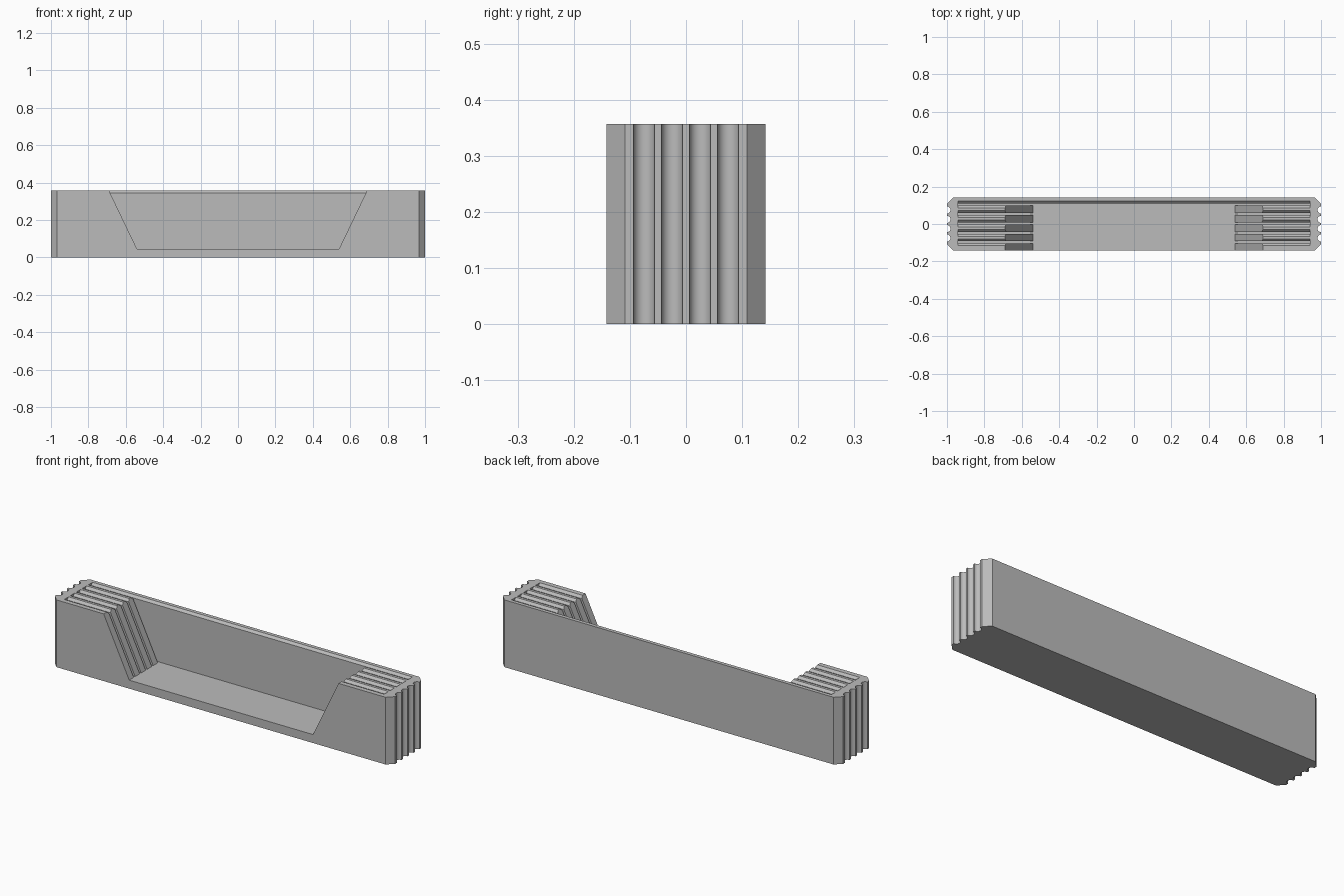
import bpy, bmesh, math

cube = bpy.data.objects.get("Cube")
if cube:
    bpy.data.objects.remove(cube, do_unlink=True)

HALF_Y, TOP, FLOOR = 0.142, 0.357, 0.045
SLOTS = [0.104 - 0.0505 * i for i in range(5)]

grey = bpy.data.materials.new("plain_grey")
grey.use_nodes = True
grey.diffuse_color = (0.5, 0.5, 0.5, 1)
grey.node_tree.nodes["Principled BSDF"].inputs["Base Color"].default_value = (0.5, 0.5, 0.5, 1)


def prism(name, points, offset):
    """Extrude a closed 3D outline along an offset vector."""
    bm = bmesh.new()
    face = bm.faces.new([bm.verts.new(p) for p in points])
    new = bmesh.ops.extrude_face_region(bm, geom=[face])["geom"]
    bmesh.ops.translate(bm, vec=offset, verts=[v for v in new if isinstance(v, bmesh.types.BMVert)])
    bmesh.ops.recalc_face_normals(bm, faces=bm.faces)
    mesh = bpy.data.meshes.new(name)
    bm.to_mesh(mesh)
    bm.free()
    obj = bpy.data.objects.new(name, mesh)
    bpy.context.collection.objects.link(obj)
    mesh.materials.append(grey)
    return obj


# Block outline: chamfered corners and four round grip grooves on each end
end = [(0.967, -HALF_Y), (1, -0.109)]
for centre in (-0.075, -0.025, 0.025, 0.075):
    for step in range(13):
        a = math.pi * step / 12
        end.append((1 - 0.019 * math.sin(a), centre - 0.019 * math.cos(a)))
end += [(1, 0.109), (0.967, HALF_Y)]
outline = end + [(-x, -y) for x, y in end]
tray = prism("slotted_tray", [(x, y, 0) for x, y in outline], (0, 0, TOP))

# Open front bay with sloping sides
slope = (0.69 - 0.54) / (TOP - FLOOR)
wide = 0.54 + slope * (0.5 - FLOOR)
bay = [(-0.54, FLOOR), (0.54, FLOOR), (wide, 0.5), (-wide, 0.5)]
cutters = [prism("bay_cutter", [(x, -0.3, z) for x, z in bay], (0, 0.3 + SLOTS[0], 0))]

# Upright plate slots with flared mouths
for y in SLOTS:
    side = [(0.006, FLOOR), (0.006, 0.345), (0.018, TOP), (0.018, 0.4)]
    profile = side + [(-w, z) for w, z in reversed(side)]
    cutters.append(prism("slot_cutter", [(-0.94, y + w, z) for w, z in profile], (1.88, 0, 0)))

for cutter in cutters:
    cutter.hide_render = True
    mod = tray.modifiers.new("cut", 'BOOLEAN')
    mod.operation = 'DIFFERENCE'
    mod.solver = 'EXACT'
    mod.object = cutter

# Apply the cuts, then discard the cutters
graph = bpy.context.evaluated_depsgraph_get()
result = bpy.data.meshes.new_from_object(tray.evaluated_get(graph))
tray.modifiers.clear()
tray.data = result
for cutter in cutters:
    bpy.data.objects.remove(cutter, do_unlink=True)

# Smooth the round grooves, keep the other edges crisp
bpy.ops.object.select_all(action='DESELECT')
tray.select_set(True)
bpy.context.view_layer.objects.active = tray
bpy.ops.object.shade_smooth_by_angle(angle=math.radians(25))
